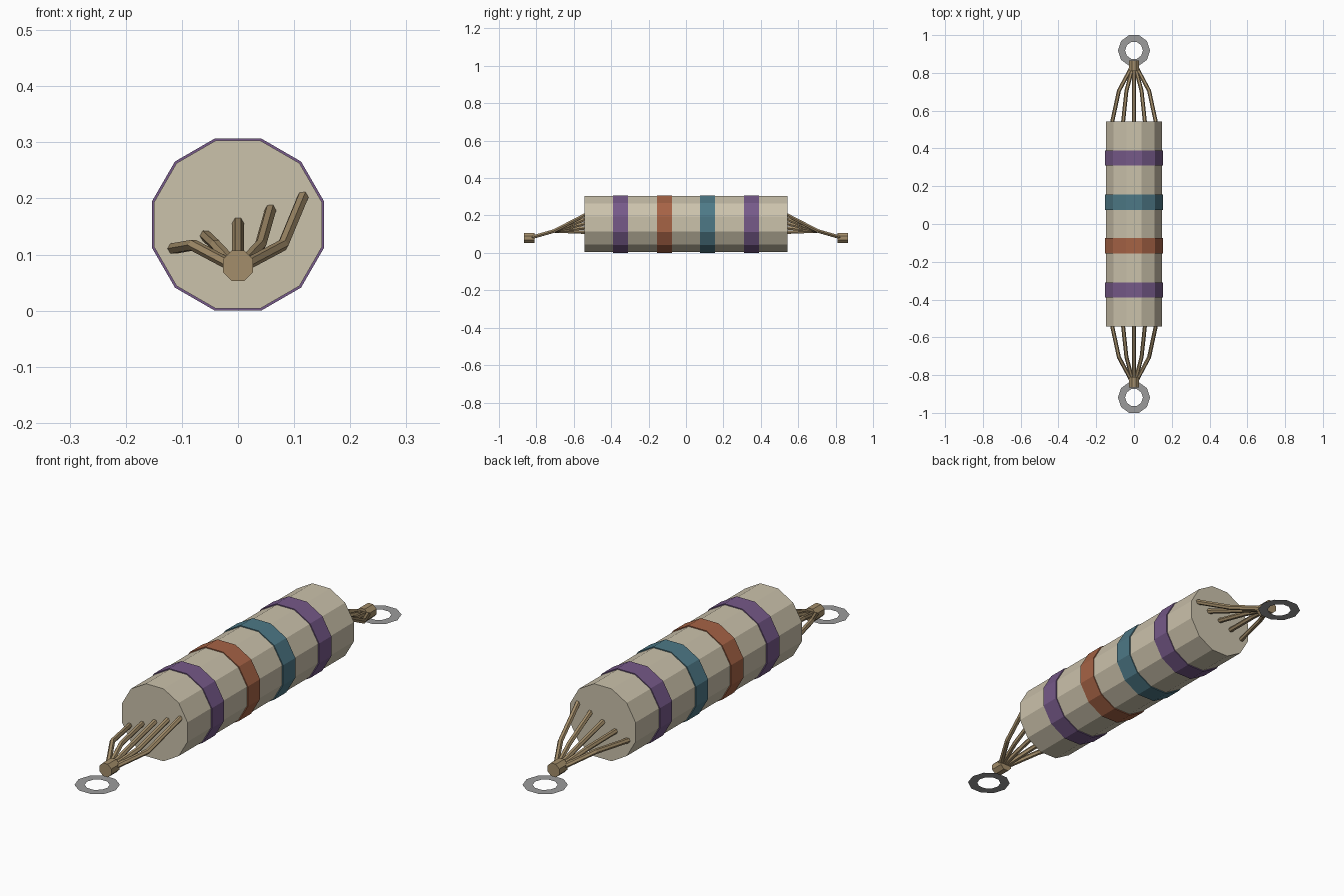
import bpy, bmesh
from math import radians, pi
from mathutils import Matrix, Vector

if "Cube" in bpy.data.objects:
    bpy.data.objects.remove(bpy.data.objects["Cube"], do_unlink=True)


def material(name, rgb):
    m = bpy.data.materials.new(name)
    m.use_nodes = True
    m.diffuse_color = (*rgb, 1)
    m.node_tree.nodes["Principled BSDF"].inputs["Base Color"].default_value = (*rgb, 1)
    return m


CANVAS = material("canvas", (0.60, 0.54, 0.41))
PURPLE = material("purple", (0.18, 0.10, 0.25))
ORANGE = material("rust_orange", (0.38, 0.125, 0.06))
TEAL = material("teal", (0.075, 0.19, 0.24))
ROPE = material("rope", (0.37, 0.27, 0.145))
STEEL = material("steel", (0.33, 0.33, 0.33))


def add_mesh(name, bm, mat):
    bmesh.ops.recalc_face_normals(bm, faces=bm.faces)
    mesh = bpy.data.meshes.new(name)
    bm.to_mesh(mesh)
    bm.free()
    mesh.materials.append(mat)
    obj = bpy.data.objects.new(name, mesh)
    bpy.context.collection.objects.link(obj)
    return obj


def prism(name, sides, apothem, y, length, z, mat):
    """Regular prism along y with a flat side on top."""
    from math import cos
    radius = apothem / cos(pi / sides)
    bm = bmesh.new()
    place = (Matrix.Translation((0, y, z)) @ Matrix.Rotation(pi / 2, 4, 'X')
             @ Matrix.Rotation(pi / sides, 4, 'Z'))
    bmesh.ops.create_cone(bm, cap_ends=True, segments=sides, radius1=radius,
                          radius2=radius, depth=length, matrix=place)
    return add_mesh(name, bm, mat)


def flat_ring(name, y, z, outer, inner, sides=10):
    bm = bmesh.new()
    place = Matrix.Translation((0, y, z)) @ Matrix.Rotation(pi / sides, 4, 'Z')
    for r in (outer, inner):
        bmesh.ops.create_circle(bm, segments=sides, radius=r, matrix=place)
    bmesh.ops.bridge_loops(bm, edges=bm.edges[:])
    obj = add_mesh(name, bm, STEEL)
    if obj.data.polygons[0].normal.z < 0:
        obj.data.flip_normals()
    return obj


def cord(name, points, radius):
    """Six-sided cord following a bent path."""
    curve = bpy.data.curves.new(name, 'CURVE')
    curve.dimensions = '3D'
    curve.bevel_depth = radius
    curve.bevel_resolution = 1
    curve.use_fill_caps = True
    spline = curve.splines.new('POLY')
    spline.points.add(len(points) - 1)
    spline.use_smooth = False
    for p, co in zip(spline.points, points):
        p.co = (*co, 1)
    temp = bpy.data.objects.new(name + "_path", curve)
    bpy.context.collection.objects.link(temp)
    bpy.context.view_layer.update()
    depsgraph = bpy.context.evaluated_depsgraph_get()
    mesh = bpy.data.meshes.new_from_object(temp.evaluated_get(depsgraph))
    bpy.data.objects.remove(temp, do_unlink=True)
    mesh.materials.clear()
    mesh.materials.append(ROPE)
    mesh.shade_flat()
    bpy.context.collection.objects.link(bpy.data.objects.new(name, mesh))


# Rolled body with its coloured bands
MID = 0.1535
prism("body", 12, 0.1495, 0, 1.086, MID, CANVAS)
for name, y, mat in (("front_band", -0.35, PURPLE), ("rust_band", -0.115, ORANGE),
                     ("teal_band", 0.115, TEAL), ("back_band", 0.35, PURPLE)):
    prism(name, 12, MID, y, 0.08, MID, mat)

# Both ends: fan of cords, knot and flat ring
for end, s in (("front", -1), ("back", 1)):
    for i in range(-2, 3):
        x = 0.058 * i
        cord(f"{end}_cord_{i + 3}",
             [(x, s * 0.538, 0.157 + 0.4 * x),
              (x * 0.69, s * 0.705, 0.117),
              (x * 0.09, s * 0.835, 0.08)], 0.0105)
    prism(f"{end}_knot", 8, 0.027, s * 0.838, 0.055, 0.08, ROPE)
    flat_ring(f"{end}_ring", s * 0.919, 0.04, 0.085, 0.047)
